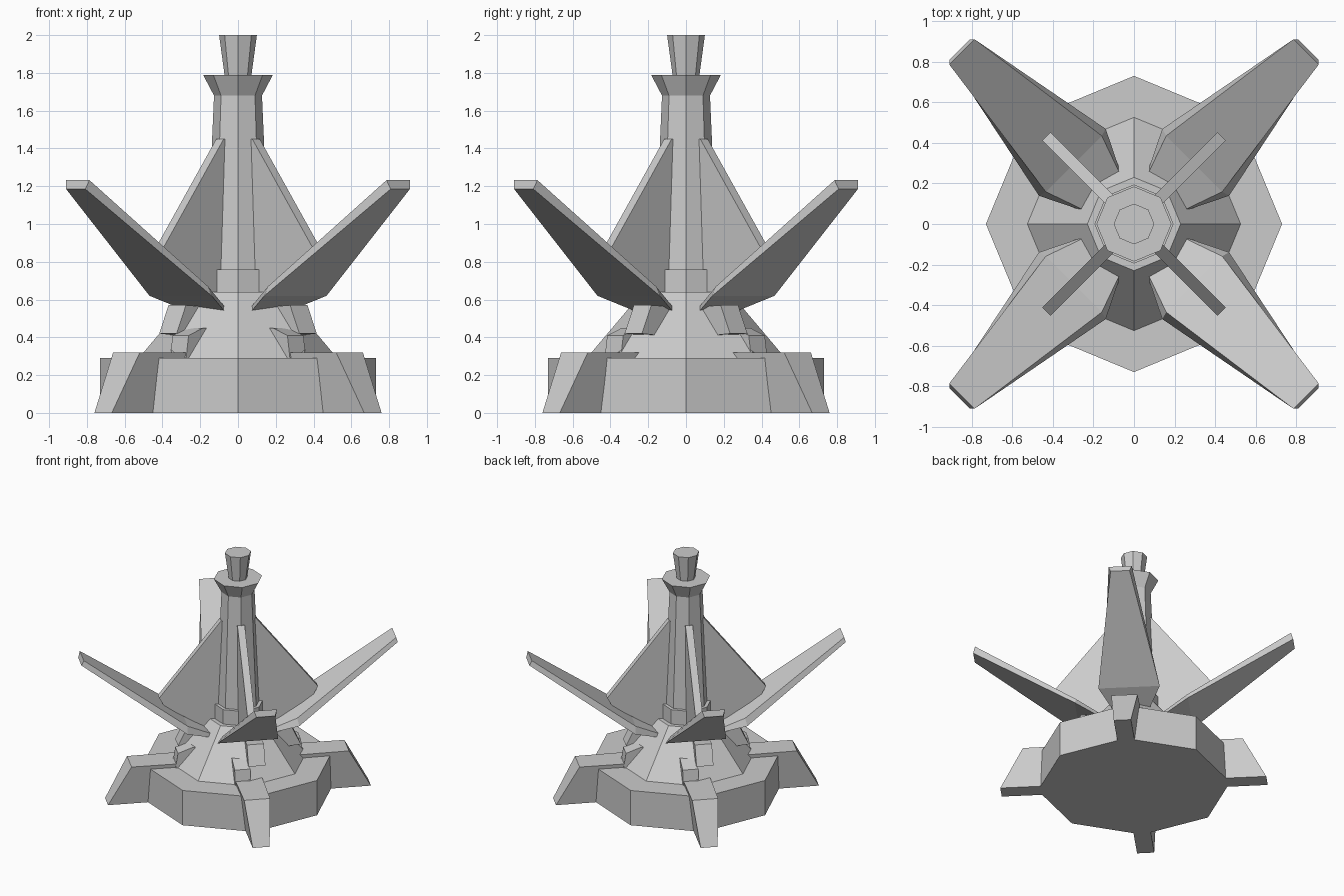
import bpy, bmesh
from math import cos, sin, pi, sqrt

if "Cube" in bpy.data.objects:
    bpy.data.objects.remove(bpy.data.objects["Cube"])


def loft(name, rings):
    """Skin a closed solid through rings with equal point counts."""
    bm = bmesh.new()
    vs = [[bm.verts.new(p) for p in ring] for ring in rings]
    n = len(rings[0])
    for a, b in zip(vs, vs[1:]):
        for i in range(n):
            j = (i + 1) % n
            bm.faces.new((a[i], a[j], b[j], b[i]))
    bm.faces.new(vs[0])
    bm.faces.new(vs[-1])
    bmesh.ops.recalc_face_normals(bm, faces=bm.faces)
    me = bpy.data.meshes.new(name)
    bm.to_mesh(me)
    bm.free()
    ob = bpy.data.objects.new(name, me)
    bpy.context.collection.objects.link(ob)
    return ob


def octagon(name, profile):
    """Eight-sided turned part from (radius, z) pairs, corners on the axes."""
    loft(name, [[(r * cos(i * pi / 4), r * sin(i * pi / 4), z) for i in range(8)]
                for r, z in profile])


def diagonal(name, rings):
    """Place a part given as (radius, sideways, z) on all four diagonals."""
    for sx in (1, -1):
        for sy in (1, -1):
            tag = ("back" if sy > 0 else "front") + ("_right" if sx > 0 else "_left")
            loft(name + "_" + tag,
                 [[(sx * (r + s) / sqrt(2), sy * (r - s) / sqrt(2), z) for r, s, z in ring]
                  for ring in rings])


def bar(stations):
    """Quad sections from (top r, top half-width, top z, bottom r, half-width, z)."""
    return [[(rt, -st, zt), (rt, st, zt), (rb, sb, zb), (rb, -sb, zb)]
            for rt, st, zt, rb, sb, zb in stations]


def slab(profile, s0, s1):
    """Extrude an (r, z) profile sideways from s0 to s1."""
    return [[(r, s, z) for r, z in profile] for s in (s0, s1)]


# Central octagonal body
octagon("base", [(0.73, 0), (0.73, 0.29)])
octagon("cone", [(0.53, 0.285), (0.23, 0.64)])
octagon("collar", [(0.195, 0.62), (0.195, 0.76)])
octagon("column", [(0.17, 0.7), (0.127, 1.68), (0.185, 1.79)])
octagon("tip", [(0.07, 1.78), (0.10, 2.0)])

# Feet tapering toward the ground
diagonal("foot", bar([(0.45, 0.105, 0.32, 0.45, 0.066, 0.0),
                      (0.835, 0.10, 0.32, 1.01, 0.065, 0.0)]))

# Raised spread arms
diagonal("arm", bar([(0.235, 0.13, 0.567, 0.237, 0.138, 0.537),
                     (0.42, 0.195, 0.67, 0.43, 0.233, 0.62),
                     (1.20, 0.088, 1.232, 1.215, 0.072, 1.185)]))

# Fins bracing the column
diagonal("fin", slab([(0.10, 1.45), (0.135, 1.45), (0.61, 0.845),
                      (0.57, 0.77), (0.25, 0.57), (0.10, 0.60)], -0.028, 0.028))

# Stepped brackets between the cone and the arms
diagonal("lower_bracket", slab([(0.25, 0.45), (0.37, 0.45), (0.48, 0.41),
                                (0.50, 0.28), (0.25, 0.28)], -0.11, 0.01))
diagonal("upper_bracket", slab([(0.2, 0.56), (0.39, 0.57), (0.46, 0.42),
                                (0.2, 0.40)], 0.0, 0.13))
